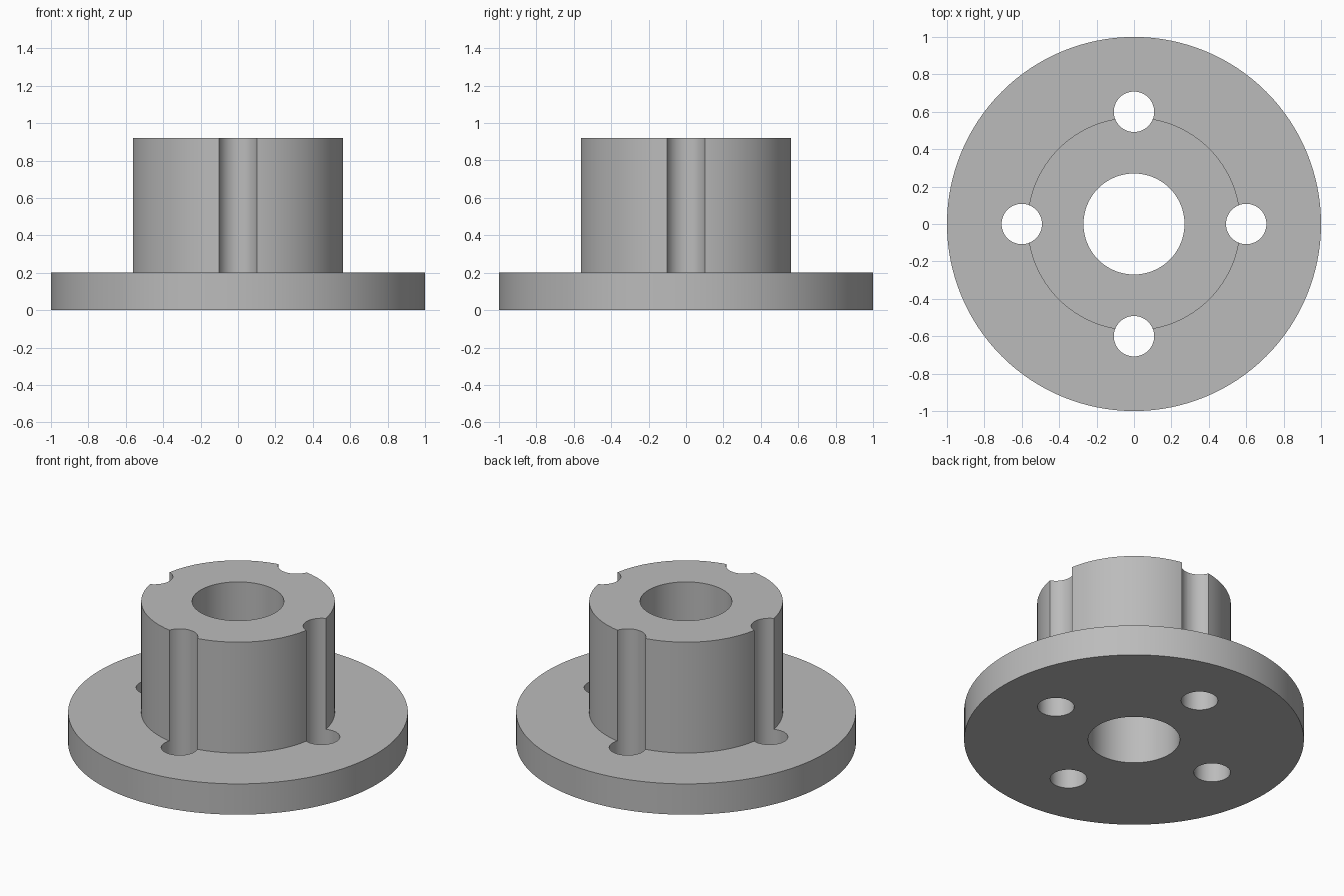
import bpy, bmesh
from math import cos, sin, pi, radians
from mathutils import Vector

cube = bpy.data.objects.get("Cube")
if cube:
    bpy.data.objects.remove(cube, do_unlink=True)

FLANGE_R, FLANGE_H = 1.0, 0.2
HUB_R, HUB_TOP = 0.57, 0.92
BORE_R = 0.27
HOLE_R, HOLE_CIRCLE = 0.108, 0.6

# Plain grey material
grey = bpy.data.materials.new("plain_grey")
grey.use_nodes = True
colour = (0.5, 0.5, 0.5, 1)
grey.diffuse_color = colour
grey.node_tree.nodes["Principled BSDF"].inputs["Base Color"].default_value = colour


def lathe(name, profile, steps=128):
    """Revolve a closed (radius, height) profile around z."""
    bm = bmesh.new()
    rings = [[bm.verts.new((r * cos(2 * pi * i / steps), r * sin(2 * pi * i / steps), z))
              for r, z in profile] for i in range(steps)]
    n = len(profile)
    for i in range(steps):
        a, b = rings[i], rings[(i + 1) % steps]
        for j in range(n):
            k = (j + 1) % n
            bm.faces.new((a[j], b[j], b[k], a[k]))
    bmesh.ops.recalc_face_normals(bm, faces=bm.faces)
    mesh = bpy.data.meshes.new(name)
    bm.to_mesh(mesh)
    bm.free()
    obj = bpy.data.objects.new(name, mesh)
    bpy.context.collection.objects.link(obj)
    mesh.materials.append(grey)
    return obj


# Flange and hub with the central bore
hub = lathe("flanged_hub", [(BORE_R, 0), (FLANGE_R, 0), (FLANGE_R, FLANGE_H),
                            (HUB_R, FLANGE_H), (HUB_R, HUB_TOP), (BORE_R, HUB_TOP)])

# Four bolt holes that also groove the hub wall
bm = bmesh.new()
for i in range(4):
    made = bmesh.ops.create_cone(bm, cap_ends=True, segments=48, radius1=HOLE_R,
                                 radius2=HOLE_R, depth=2)
    offset = Vector((cos(i * pi / 2), sin(i * pi / 2), 0)) * HOLE_CIRCLE
    bmesh.ops.translate(bm, verts=made["verts"], vec=offset + Vector((0, 0, 0.5)))
mesh = bpy.data.meshes.new("bolt_hole_cutter")
bm.to_mesh(mesh)
bm.free()
mesh.materials.append(grey)
cutter = bpy.data.objects.new("bolt_hole_cutter", mesh)
bpy.context.collection.objects.link(cutter)
cutter.hide_render = True

cut = hub.modifiers.new("bolt_holes", 'BOOLEAN')
cut.operation = 'DIFFERENCE'
cut.solver = 'EXACT'
cut.object = cutter

# Apply the cut, then smooth the round walls
bpy.ops.object.select_all(action='DESELECT')
hub.select_set(True)
bpy.context.view_layer.objects.active = hub
bpy.ops.object.modifier_apply(modifier=cut.name)
bpy.data.objects.remove(cutter, do_unlink=True)
bpy.ops.object.shade_smooth_by_angle(angle=radians(30))
